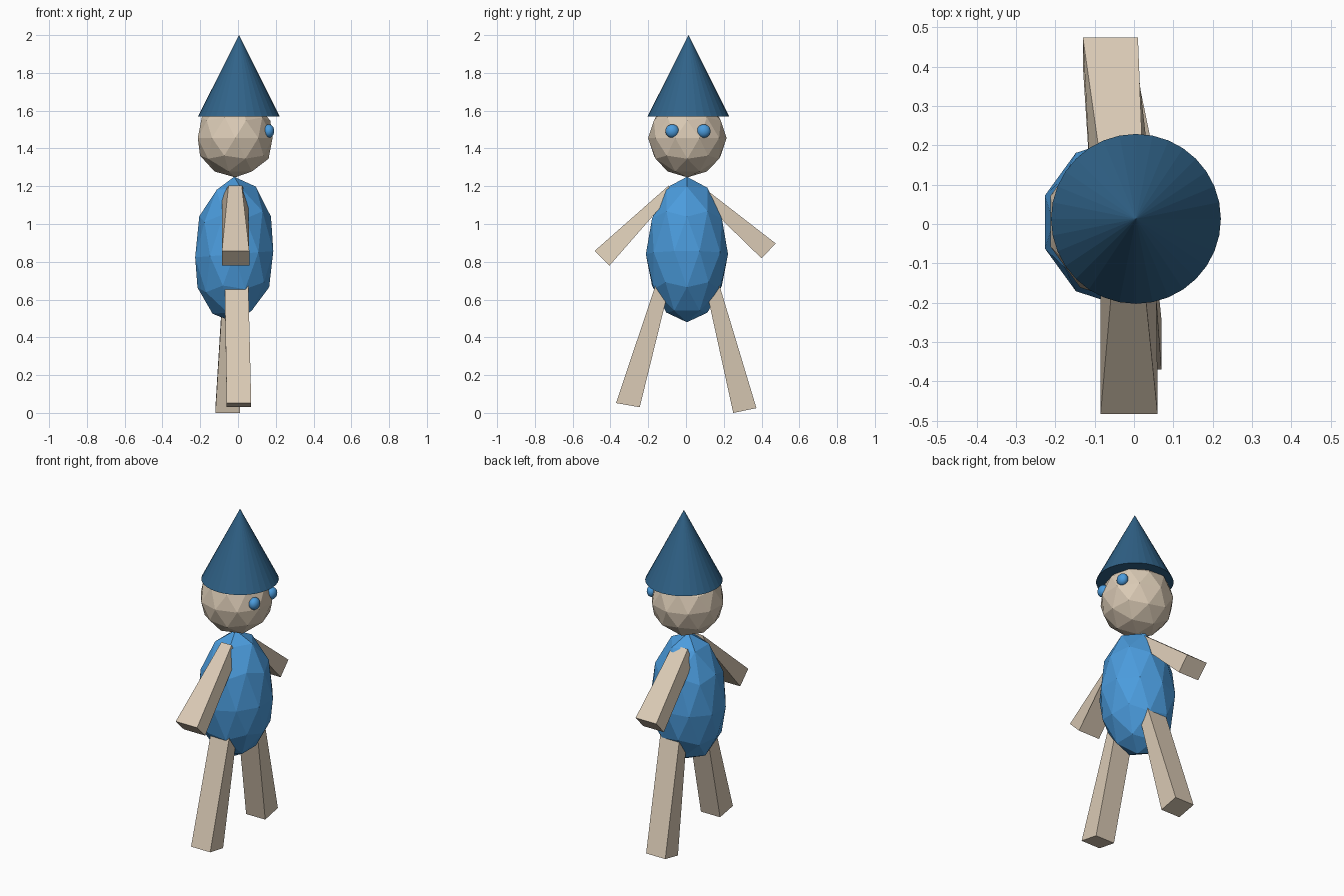
import bpy, bmesh
from mathutils import Vector

if "Cube" in bpy.data.objects:
    bpy.data.objects.remove(bpy.data.objects["Cube"])


def material(name, rgb):
    m = bpy.data.materials.new(name)
    m.diffuse_color = (*rgb, 1)
    m.use_nodes = True
    m.node_tree.nodes["Principled BSDF"].inputs["Base Color"].default_value = m.diffuse_color
    return m


SKIN = material("pale wood", (0.70, 0.59, 0.46))
BLUE = material("bright blue", (0.07, 0.33, 0.72))
NAVY = material("dark blue", (0.03, 0.125, 0.25))


def finish(bm, name, mat):
    bmesh.ops.recalc_face_normals(bm, faces=bm.faces)
    me = bpy.data.meshes.new(name)
    bm.to_mesh(me)
    bm.free()
    me.materials.append(mat)
    ob = bpy.data.objects.new(name, me)
    bpy.context.collection.objects.link(ob)
    return ob


def ball(name, mat, centre, scale, detail=2):
    bm = bmesh.new()
    bmesh.ops.create_icosphere(bm, subdivisions=detail, radius=1)
    bmesh.ops.scale(bm, vec=scale, verts=bm.verts)
    bmesh.ops.translate(bm, vec=centre, verts=bm.verts)
    return finish(bm, name, mat)


def limb(name, *edges):
    """Tapered block from four cross edges (x0, x1, y, z), in order around its side."""
    bm = bmesh.new()
    left = [bm.verts.new((x0, y, z)) for x0, x1, y, z in edges]
    right = [bm.verts.new((x1, y, z)) for x0, x1, y, z in edges]
    bm.faces.new(left)
    bm.faces.new(right[::-1])
    for i in range(4):
        j = (i + 1) % 4
        bm.faces.new((left[i], right[i], right[j], left[j]))
    return finish(bm, name, SKIN)


# Egg-shaped body, slightly longer above its waist and slightly skewed
body = ball("body", BLUE, (0, 0, 0), (0.2175, 0.2175, 1))
for v in body.data.vertices:
    v.co.z = 0.84 + v.co.z * (0.41 if v.co.z > 0 else 0.36) + 0.08 * v.co.x
    v.co += Vector((-0.02, 0.005, 0))

# Head and eyes, looking towards +x
ball("head", SKIN, (-0.015, 0.007, 1.455), (0.208, 0.208, 0.208))
for side, y in (("right", -0.073), ("left", 0.094)):
    eye = ball(side + "_eye", BLUE, (0.163, y, 1.492), (0.029, 0.036, 0.036), 3)
    eye.data.shade_smooth()

# Pointed hat
bm = bmesh.new()
bmesh.ops.create_cone(bm, cap_ends=True, segments=32, radius1=0.216, radius2=0, depth=0.43)
bmesh.ops.translate(bm, vec=(0.005, 0.013, 1.785), verts=bm.verts)
finish(bm, "hat", NAVY)

# Arms: outer top, outer bottom, inner bottom, inner top
limb("right_arm", (-0.085, 0.06, -0.483, 0.858), (-0.085, 0.06, -0.405, 0.78),
     (-0.085, 0.055, -0.09, 1.14), (-0.05, 0.02, -0.09, 1.205))
limb("left_arm", (-0.13, 0.01, 0.475, 0.897), (-0.13, 0.01, 0.4, 0.818),
     (-0.11, 0.045, 0.09, 1.12), (-0.075, 0.025, 0.09, 1.195))

# Legs: outer foot, inner foot, inner hip, outer hip
limb("right_leg", (-0.06, 0.07, -0.37, 0.052), (-0.06, 0.07, -0.245, 0.03),
     (-0.07, 0.055, -0.095, 0.64), (-0.07, 0.055, -0.163, 0.672))
limb("left_leg", (-0.12, 0.01, 0.373, 0.025), (-0.12, 0.01, 0.25, 0.0),
     (-0.08, 0.05, 0.11, 0.64), (-0.08, 0.05, 0.178, 0.672))
